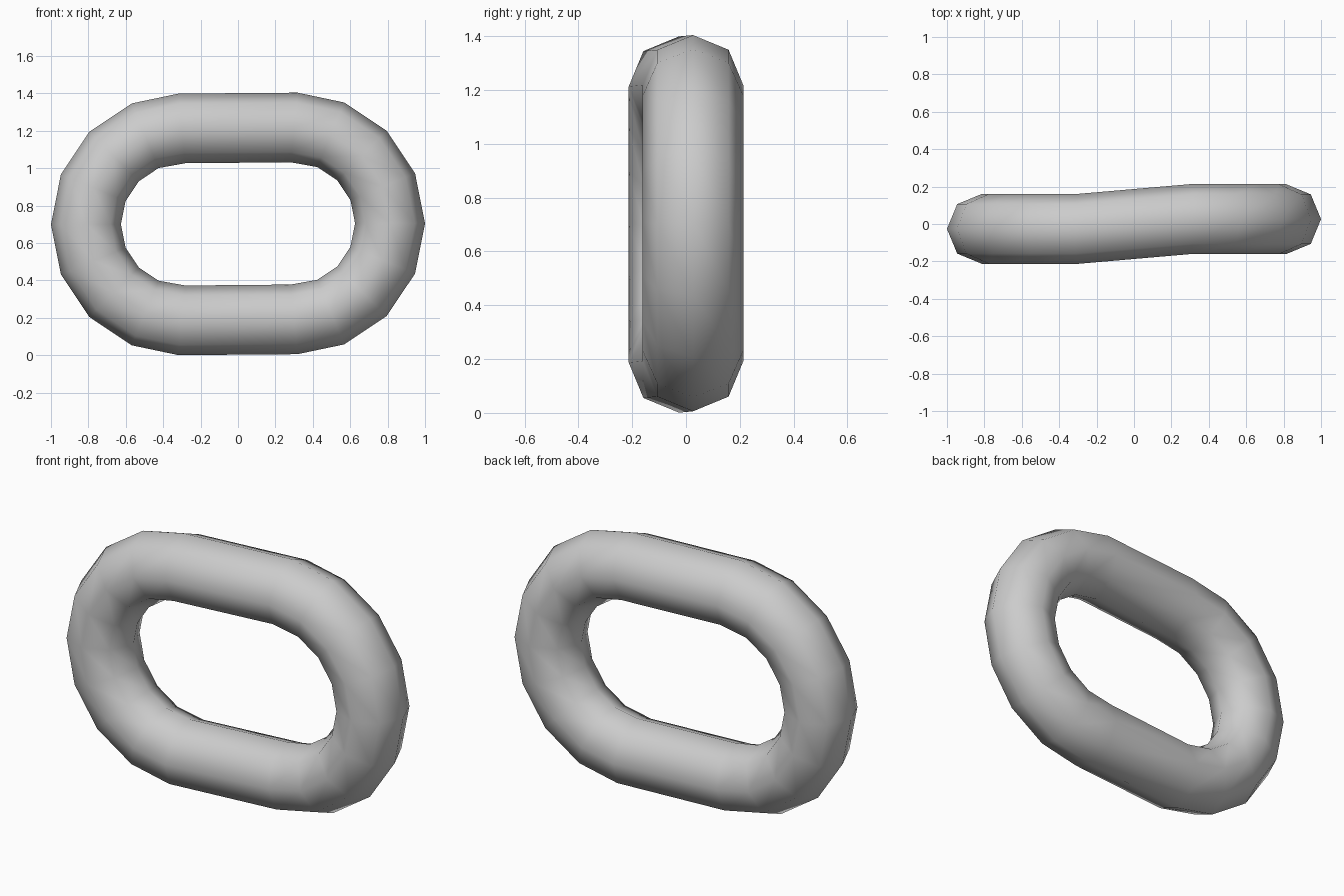
import bpy, bmesh, math

if "Cube" in bpy.data.objects:
    bpy.data.objects.remove(bpy.data.objects["Cube"])

HALF = 0.30      # half length of the straight bars
BEND = 0.513     # centre-line radius of each end
TUBE = 0.187     # tube radius
SIDES = 8        # sides of the tube section
STEPS = 8        # segments per half-circle end
SKEW = 0.026     # each end is offset sideways in y
MID_Z = 0.7025


def make_link():
    bm = bmesh.new()
    rings = []
    # Two half-circle ends; the straight bars bridge between them
    for side in (1, -1):
        for i in range(STEPS + 1):
            a = side * math.pi / 2 - side * math.pi * i / STEPS
            a = math.pi / 2 - math.pi * i / STEPS + (0 if side > 0 else math.pi)
            cx = side * HALF + BEND * math.cos(a)
            cz = MID_Z + side * 0.0025 + BEND * math.sin(a)
            # Mitre the first and last section halfway between bar and bend
            tilt = math.pi / STEPS / 4
            n = a - tilt if i == 0 else a + tilt if i == STEPS else a
            ring = []
            for k in range(SIDES):
                t = 2 * math.pi * k / SIDES
                r = TUBE * math.cos(t)
                ring.append(bm.verts.new((cx + r * math.cos(n),
                                          side * SKEW + TUBE * math.sin(t),
                                          cz + r * math.sin(n))))
            rings.append(ring)
    # Skin the closed tube
    for i, ring in enumerate(rings):
        nxt = rings[(i + 1) % len(rings)]
        for k in range(SIDES):
            j = (k + 1) % SIDES
            bm.faces.new((ring[k], ring[j], nxt[j], nxt[k]))
    bmesh.ops.recalc_face_normals(bm, faces=bm.faces)
    for f in bm.faces:
        f.smooth = True
    mesh = bpy.data.meshes.new("chain_link")
    bm.to_mesh(mesh)
    bm.free()
    link = bpy.data.objects.new("chain_link", mesh)
    bpy.context.collection.objects.link(link)


make_link()
